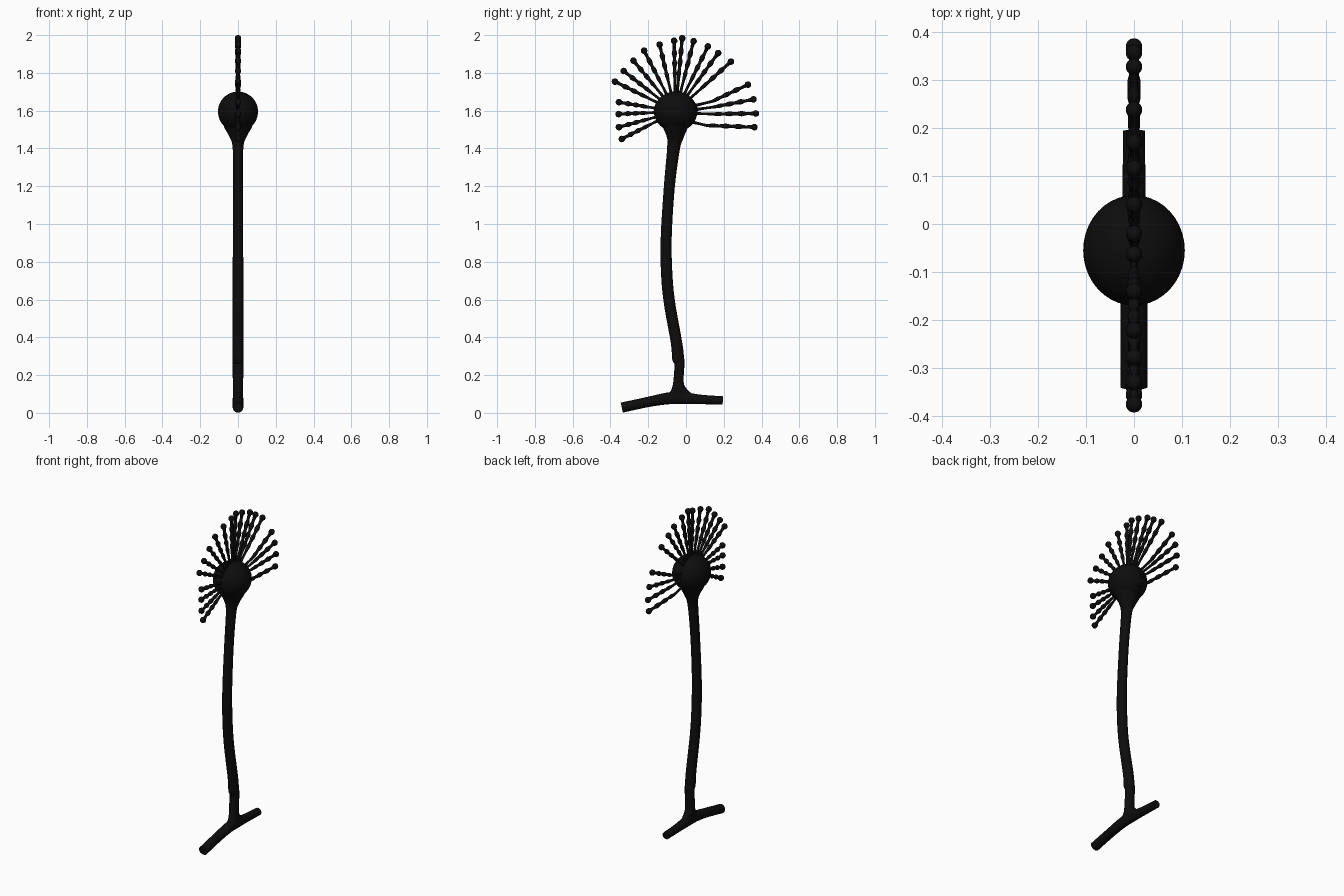
import bpy, bmesh, math
from mathutils import Vector

if "Cube" in bpy.data.objects:
    bpy.data.objects.remove(bpy.data.objects["Cube"])

mat = bpy.data.materials.new("black")
mat.diffuse_color = (0.004, 0.004, 0.004, 1)
mat.use_nodes = True
mat.node_tree.nodes["Principled BSDF"].inputs["Base Color"].default_value = mat.diffuse_color


def finish(name, bm):
    bmesh.ops.recalc_face_normals(bm, faces=bm.faces)
    me = bpy.data.meshes.new(name)
    bm.to_mesh(me)
    bm.free()
    me.materials.append(mat)
    ob = bpy.data.objects.new(name, me)
    bpy.context.collection.objects.link(ob)
    bpy.context.view_layer.objects.active = ob
    ob.select_set(True)
    bpy.ops.object.shade_smooth_by_angle(angle=math.radians(50))
    ob.select_set(False)
    return ob


def smooth_path(pts, steps):
    """Catmull-Rom through tuples of any length."""
    v = [Vector(p) for p in pts]
    v = [v[0] * 2 - v[1]] + v + [v[-1] * 2 - v[-2]]
    out = []
    for i in range(1, len(v) - 2):
        a, b, c, d = v[i - 1:i + 3]
        for k in range(steps):
            t = k / steps
            out.append(0.5 * (2 * b + (c - a) * t + (2 * a - 5 * b + 4 * c - d) * t * t
                              + (3 * b - a - 3 * c + d) * t ** 3))
    return out + [v[-2]]


def tube(bm, rows, n):
    """Loft along a path in the YZ plane; rows are (y, z, in-plane radius, x radius)."""
    rings = []
    for i, (y, z, r, rx) in enumerate(rows):
        p, q = rows[max(i - 1, 0)], rows[min(i + 1, len(rows) - 1)]
        t = Vector((q[0] - p[0], q[1] - p[1])).normalized()
        rings.append([bm.verts.new((rx * math.sin(a), y - t.y * r * math.cos(a), z + t.x * r * math.cos(a)))
                      for a in (2 * math.pi * k / n for k in range(n))])
    for a, b in zip(rings, rings[1:]):
        for k in range(n):
            bm.faces.new((a[k], a[(k + 1) % n], b[(k + 1) % n], b[k]))
    bm.faces.new(rings[0])
    bm.faces.new(rings[-1])


# foot running along y
bm = bmesh.new()
tube(bm, smooth_path([(-0.34, 0.028, 0.027, 0.028), (-0.2, 0.058, 0.027, 0.028), (-0.1, 0.076, 0.031, 0.028),
                      (-0.03, 0.079, 0.033, 0.027), (0.08, 0.071, 0.025, 0.024), (0.195, 0.066, 0.022, 0.023)], 5), 24)
finish("foot", bm)

# stem with flared base, slight joint and widening neck
bm = bmesh.new()
tube(bm, smooth_path([(-0.035, 0.085, 0.085, 0.026), (-0.037, 0.115, 0.048, 0.027), (-0.04, 0.15, 0.03, 0.027),
                      (-0.038, 0.2, 0.026, 0.028), (-0.034, 0.27, 0.027, 0.028), (-0.042, 0.29, 0.032, 0.029),
                      (-0.05, 0.37, 0.03, 0.029), (-0.09, 0.6, 0.03, 0.028), (-0.104, 0.78, 0.03, 0.028),
                      (-0.104, 0.95, 0.029, 0.027), (-0.088, 1.2, 0.029, 0.026), (-0.066, 1.4, 0.034, 0.028),
                      (-0.058, 1.46, 0.045, 0.045), (-0.056, 1.51, 0.066, 0.072), (-0.056, 1.56, 0.088, 0.092)], 5), 24)
finish("stem", bm)

# round head
bm = bmesh.new()
bmesh.ops.create_uvsphere(bm, u_segments=40, v_segments=24, radius=1)
C = Vector((-0.055, 1.595))
for v in bm.verts:
    v.co = (v.co.x * 0.106, C.x + v.co.y * 0.115, C.y + v.co.z * 0.106)
finish("head", bm)

# beaded spokes fanning round the head: centre of the end bead
tips = [(-0.34, 1.45), (-0.355, 1.513), (-0.357, 1.582), (-0.355, 1.645), (-0.376, 1.754), (-0.33, 1.81),
        (-0.278, 1.865), (-0.222, 1.918), (-0.14, 1.95), (-0.063, 1.97), (-0.02, 1.983), (0.04, 1.968),
        (0.116, 1.94), (0.17, 1.905), (0.238, 1.86), (0.328, 1.738), (0.357, 1.66), (0.37, 1.585), (0.362, 1.513)]
bent = {15: ((0.04, 1.625), (0.14, 1.65)), 16: ((0.045, 1.605), (0.15, 1.62)),
        17: ((0.045, 1.585), (0.14, 1.582)), 18: ((0.03, 1.54), (0.11, 1.522))}
profile = [(0, 0.009), (0.18, 0.007), (0.3, 0.008), (0.4, 0.011), (0.48, 0.008), (0.58, 0.013), (0.67, 0.008),
           (0.77, 0.014), (0.86, 0.008)]
bm = bmesh.new()
for i, tip in enumerate(tips):
    tip = Vector(tip)
    d = (tip - C).normalized()
    base, mid = [Vector(p) for p in bent.get(i, (C + d * 0.09, (C + d * 0.09).lerp(tip, 0.3)))]

    def row(t, r):
        p = base.lerp(mid, t / 0.3) if t < 0.3 else mid.lerp(tip, (t - 0.3) / 0.7)
        return (p.x, p.y, r, r)
    tube(bm, smooth_path([row(t, r) for t, r in profile] + [row(1, 0.012)], 4), 12)
    before = set(bm.verts)
    bmesh.ops.create_uvsphere(bm, u_segments=14, v_segments=10, radius=0.0175)
    for v in set(bm.verts) - before:
        v.co += Vector((0, tip.x, tip.y))
finish("beaded_spokes", bm)
